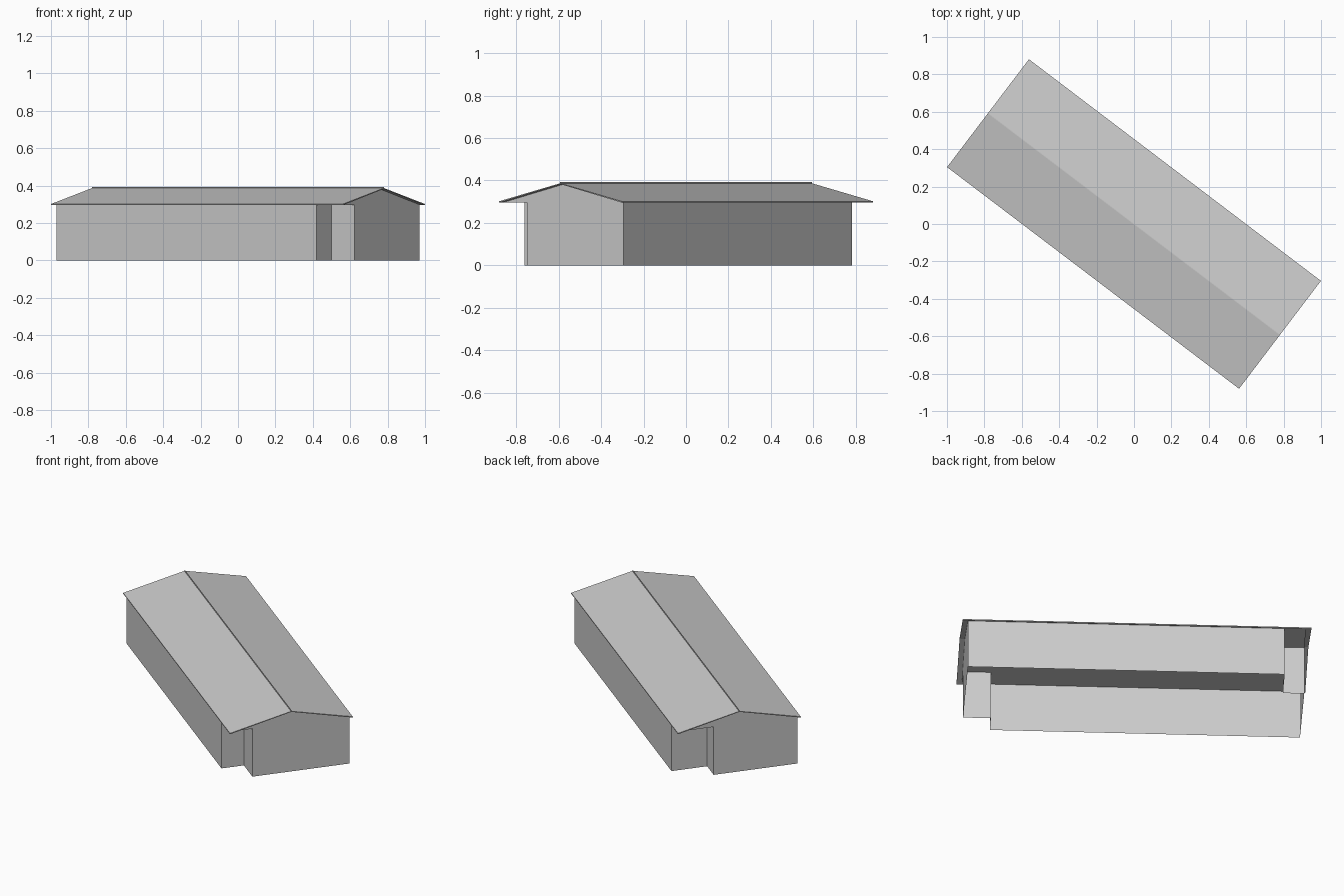
import bpy, bmesh, math

if "Cube" in bpy.data.objects:
    bpy.data.objects.remove(bpy.data.objects["Cube"], do_unlink=True)

GREY = (0.6, 0.6, 0.6, 1)
mat = bpy.data.materials.new("plain_grey")
mat.use_nodes = True
mat.diffuse_color = GREY
mat.node_tree.nodes["Principled BSDF"].inputs["Base Color"].default_value = GREY

TURN = math.radians(-37.2)      # the building stands at an angle
U, V = 0.95, 0.352              # wall half length and half width
RU, RV = 0.98, 0.362            # roof half length and half width
EAVE, RIDGE, SLAB = 0.297, 0.384, 0.005


def finish(name, bm):
    bmesh.ops.recalc_face_normals(bm, faces=bm.faces)
    mesh = bpy.data.meshes.new(name)
    bm.to_mesh(mesh)
    bm.free()
    mesh.materials.append(mat)
    ob = bpy.data.objects.new(name, mesh)
    ob.rotation_euler.z = TURN
    bpy.context.collection.objects.link(ob)
    return ob


def prism(name, profile, half):
    """Closed prism along the building from a (width, height) profile."""
    bm = bmesh.new()
    face = bm.faces.new([bm.verts.new((-half, v, z)) for v, z in profile])
    new = bmesh.ops.extrude_face_region(bm, geom=[face])["geom"]
    bm.faces.new([bm.verts.new((-half, v, z)) for v, z in profile]) if not face.is_valid else None
    verts = [g for g in new if isinstance(g, bmesh.types.BMVert)]
    bmesh.ops.translate(bm, verts=verts, vec=(2 * half, 0, 0))
    return finish(name, bm)


# Walls: thin shell with a porch notch at two opposite corners, open below
plan = [(-U, -V), (0.793, -V), (0.793, -0.22), (U, -0.22),
        (U, V), (-0.83, V), (-0.83, 0.142), (-U, 0.142)]
bm = bmesh.new()
ring = [bm.verts.new((u, v, 0)) for u, v in plan]
edges = [bm.edges.new((a, b)) for a, b in zip(ring, ring[1:] + ring[:1])]
top = bmesh.ops.extrude_edge_only(bm, edges=edges)["geom"]
bmesh.ops.translate(bm, verts=[g for g in top if isinstance(g, bmesh.types.BMVert)],
                    vec=(0, 0, EAVE + 0.002))
finish("walls", bm)

# Gable block with the flat ceiling under the roof
prism("gables_and_ceiling", [(-RV, EAVE), (RV, EAVE), (0, RIDGE)], U)

# Thin roof covering that overhangs the gables
prism("roof", [(-RV, EAVE - 0.001), (0, RIDGE - 0.001), (RV, EAVE - 0.001),
               (RV, EAVE + SLAB), (0, RIDGE + SLAB - 0.002), (-RV, EAVE + SLAB)], RU)

# Narrow strip along the ridge
prism("ridge_strip", [(-0.002, RIDGE), (0.002, RIDGE), (0.002, 0.392), (-0.002, 0.392)], RU)
